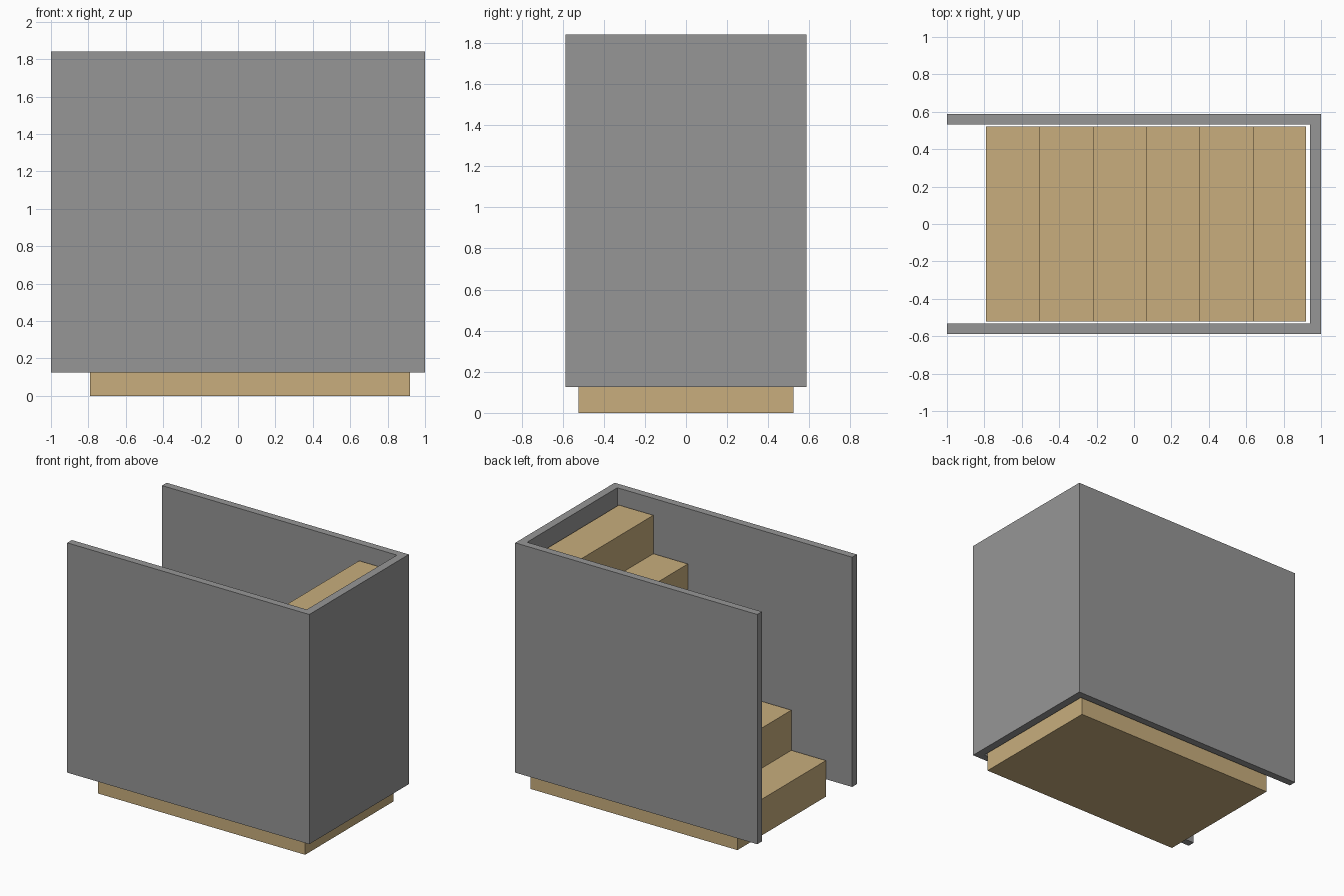
import bpy, bmesh
from mathutils import Vector

if "Cube" in bpy.data.objects:
    bpy.data.objects.remove(bpy.data.objects["Cube"])


def material(name, rgb):
    m = bpy.data.materials.new(name)
    m.diffuse_color = (*rgb, 1.0)
    m.use_nodes = True
    m.node_tree.nodes["Principled BSDF"].inputs["Base Color"].default_value = m.diffuse_color
    return m


def prism(name, profile, extrude, mat):
    """Extrude a closed 3D outline along a vector into a solid."""
    bm = bmesh.new()
    face = bm.faces.new([bm.verts.new(p) for p in profile])
    res = bmesh.ops.extrude_face_region(bm, geom=[face], use_keep_orig=True)
    moved = [g for g in res["geom"] if isinstance(g, bmesh.types.BMVert)]
    bmesh.ops.translate(bm, verts=moved, vec=Vector(extrude))
    bmesh.ops.recalc_face_normals(bm, faces=bm.faces)
    mesh = bpy.data.meshes.new(name)
    bm.to_mesh(mesh)
    bm.free()
    mesh.materials.append(mat)
    obj = bpy.data.objects.new(name, mesh)
    bpy.context.collection.objects.link(obj)
    return obj


grey = material("wall grey", (0.305, 0.305, 0.305))
tan = material("step tan", (0.578, 0.423, 0.205))

# Solid staircase: stepped side profile extruded across the width
x0, x1, half = -0.79, 0.92, 0.522
heights = [0.27, 0.57, 0.857, 1.145, 1.433, 1.72]
run = (x1 - x0) / len(heights)
profile = [(x0, -half, 0)]
for i, h in enumerate(heights):
    profile += [(x0 + i * run, -half, h), (x0 + (i + 1) * run, -half, h)]
profile.append((x1, -half, 0))
prism("staircase", profile, (0, 2 * half, 0), tan)

# U-shaped enclosure wall, open at the foot of the stairs
outer, inner, end = 0.587, 0.532, 0.94
z0, z1 = 0.125, 1.84
outline = [(-1, -outer), (1, -outer), (1, outer), (-1, outer),
           (-1, inner), (end, inner), (end, -inner), (-1, -inner)]
prism("enclosure_wall", [(x, y, z0) for x, y in outline], (0, 0, z1 - z0), grey)
